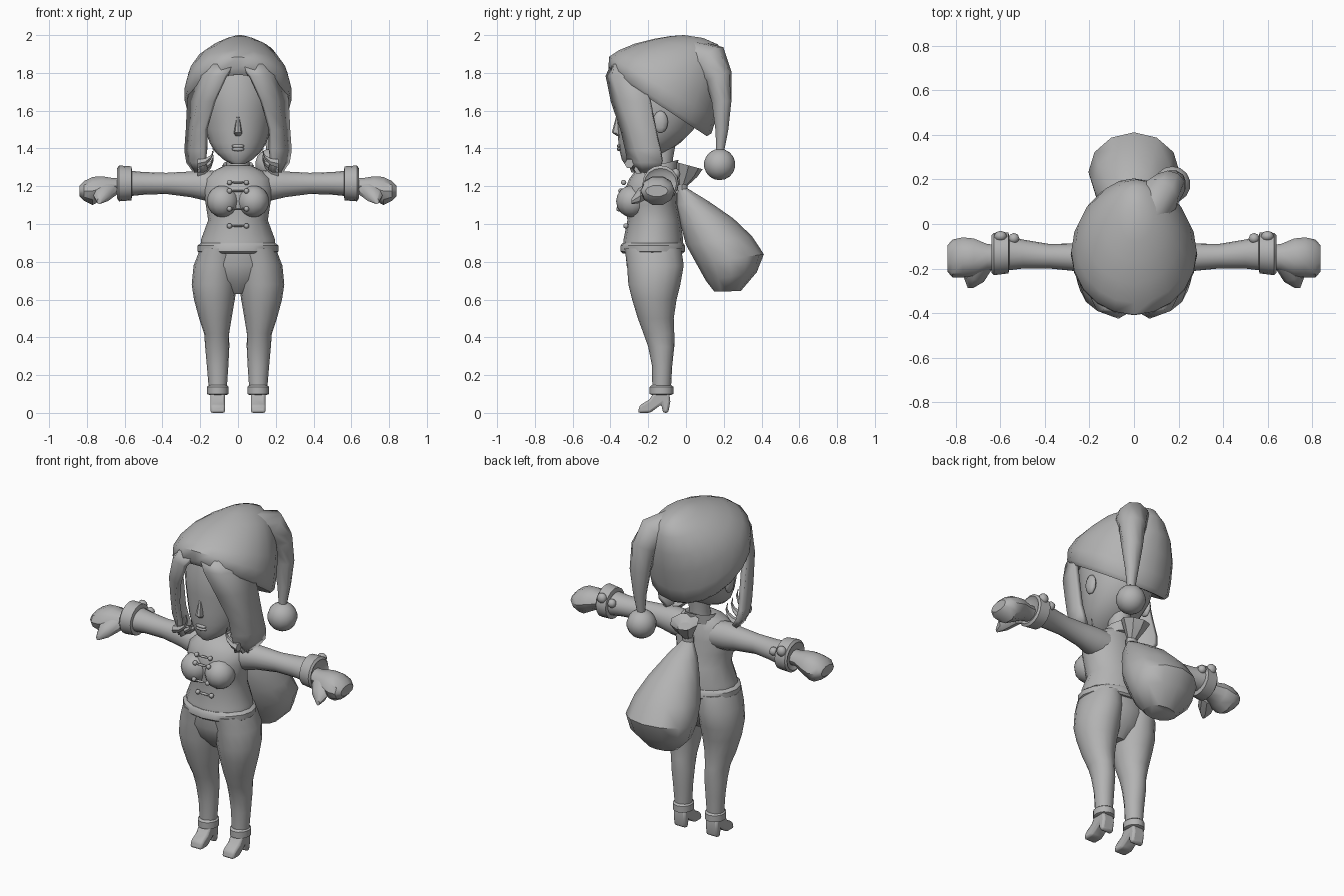
import bpy, bmesh, math
from mathutils import Vector

grey = bpy.data.materials.new("plain_grey")
grey.diffuse_color = (0.45, 0.45, 0.45, 1)


def finish(name, bm, angle=40, mirror=False):
    bmesh.ops.recalc_face_normals(bm, faces=bm.faces)
    me = bpy.data.meshes.new(name)
    bm.to_mesh(me)
    bm.free()
    me.materials.append(grey)
    ob = bpy.data.objects.new(name, me)
    bpy.context.collection.objects.link(ob)
    if mirror:
        ob.modifiers.new("mirror", 'MIRROR').use_mirror_merge = False
    bpy.ops.object.select_all(action='DESELECT')
    ob.select_set(True)
    bpy.context.view_layer.objects.active = ob
    bpy.ops.object.shade_smooth_by_angle(angle=math.radians(angle))
    return ob


def loft(name, rings, n=16, **kw):
    """Skin elliptical rings given as (centre, u axis, v axis)."""
    bm = bmesh.new()
    loops = []
    for c, u, v in rings:
        c, u, v = Vector(c), Vector(u), Vector(v)
        loops.append([bm.verts.new(c + u * math.cos(2 * math.pi * i / n) + v * math.sin(2 * math.pi * i / n))
                      for i in range(n)])
    for a, b in zip(loops, loops[1:]):
        for i in range(n):
            bm.faces.new((a[i], a[(i + 1) % n], b[(i + 1) % n], b[i]))
    bm.faces.new(loops[0])
    bm.faces.new(loops[-1])
    return finish(name, bm, **kw)


def slices(name, rows, **kw):
    """Rows are (front y, front z, back y, back z, half width, centre x)."""
    rings = []
    for fy, fz, by, bz, w, cx in rows:
        rings.append(((cx, (fy + by) / 2, (fz + bz) / 2), (w, 0, 0), (0, (by - fy) / 2, (bz - fz) / 2)))
    return loft(name, rings, **kw)


def level(name, rows, **kw):
    """Rows are (z, centre x, half width, front y, back y)."""
    return slices(name, [(f, z, b, z, w, cx) for z, cx, w, f, b in rows], **kw)


def along_x(name, rows, **kw):
    """Rows are (x, centre y, centre z, half depth, half height)."""
    return loft(name, [((x, y, z), (0, ry, 0), (0, 0, rz)) for x, y, z, ry, rz in rows], **kw)


def ball(name, loc, size, seg=12, **kw):
    bm = bmesh.new()
    bmesh.ops.create_uvsphere(bm, u_segments=seg, v_segments=max(6, seg * 2 // 3), radius=1)
    bmesh.ops.scale(bm, vec=size, verts=bm.verts)
    bmesh.ops.translate(bm, vec=loc, verts=bm.verts)
    return finish(name, bm, angle=60, **kw)


# Jacket
level("jacket", [(.855, 0, .2, -.335, -.02), (.92, 0, .195, -.33, -.015), (1.02, 0, .158, -.31, -.03),
                 (1.10, 0, .17, -.325, -.045), (1.18, 0, .185, -.325, -.05), (1.24, 0, .175, -.3, -.06),
                 (1.28, 0, .13, -.27, -.07), (1.31, 0, .07, -.22, -.07)])
ball("bust", (.08, -.285, 1.12), (.085, .085, .085), mirror=True)
level("jacket_hem", [(.845, 0, .2, -.335, -.015), (.855, 0, .215, -.347, -.005), (.885, 0, .215, -.347, -.005),
                     (.9, 0, .195, -.335, -.015)])
slices("collar", [(-.29, 1.23, -.05, 1.28, .1, 0), (-.245, 1.29, -.04, 1.34, .08, 0),
                  (-.225, 1.28, -.06, 1.33, .06, 0)])
for i, (z, y) in enumerate([(1.22, -.33), (1.175, -.345), (1.08, -.355), (.99, -.318)]):
    ball(f"button_{i}", (.045, y, z), (.014, .014, .014), 8, mirror=True)
    ball(f"clasp_{i}", (0, y - .003, z), (.035, .01, .006), 8)

# Sleeves, cuffs and cuff buttons
along_x("sleeve", [(.1, -.155, 1.2, .08, .08), (.18, -.155, 1.205, .075, .08), (.25, -.15, 1.21, .063, .068),
                   (.38, -.145, 1.215, .055, .056), (.5, -.135, 1.215, .065, .06), (.58, -.13, 1.215, .08, .068)],
        mirror=True)
along_x("sleeve_cuff", [(.56, -.13, 1.215, .075, .065), (.565, -.13, 1.215, .092, .09),
                        (.63, -.135, 1.215, .095, .095), (.64, -.135, 1.215, .085, .08),
                        (.625, -.135, 1.215, .06, .06)], mirror=True)
ball("cuff_button_outer", (.6, -.055, 1.265), (.03, .025, .03), 8, mirror=True)
ball("cuff_button_inner", (.54, -.065, 1.245), (.025, .025, .025), 8, mirror=True)

# Mitten hands and thumbs
along_x("hand", [(.6, -.145, 1.2, .05, .045), (.66, -.15, 1.2, .06, .045), (.72, -.15, 1.19, .085, .066),
                 (.77, -.15, 1.175, .09, .078), (.815, -.155, 1.175, .085, .055), (.838, -.155, 1.175, .06, .03)],
        n=10, mirror=True)
loft("thumb", [((.68, -.19, 1.185), (.05, 0, 0), (0, 0, .045)), ((.72, -.25, 1.15), (.045, .01, 0), (0, 0, .04)),
               ((.735, -.288, 1.12), (.012, 0, 0), (0, 0, .015))], n=8, mirror=True)

# Trousers
level("trouser_seat", [(.87, 0, .18, -.32, -.03), (.78, 0, .2, -.315, -.02), (.7, 0, .16, -.285, -.05),
                       (.63, 0, .06, -.22, -.11)])
level("trouser_leg", [(.87, .1, .1, -.325, -.025), (.78, .115, .12, -.312, -.012), (.68, .125, .12, -.305, -.03),
                      (.6, .125, .108, -.285, -.05), (.5, .12, .086, -.255, -.065), (.42, .113, .066, -.225, -.062),
                      (.35, .11, .064, -.2, -.062), (.25, .108, .057, -.18, -.073), (.12, .107, .047, -.178, -.08)],
      mirror=True)
level("trouser_cuff", [(.095, .107, .045, -.18, -.08), (.1, .107, .057, -.192, -.067),
                       (.138, .107, .057, -.192, -.067), (.148, .107, .045, -.18, -.08)], mirror=True)

# Heeled shoes
bm = bmesh.new()
outline = [(-.255, 0), (-.19, 0), (-.13, .045), (-.122, 0), (-.094, 0), (-.083, .06), (-.09, .115), (-.165, .115),
           (-.195, .07), (-.245, .04)]
sole = bm.faces.new([bm.verts.new((.068, y, z)) for y, z in outline])
side = bmesh.ops.extrude_face_region(bm, geom=[sole])["geom"]
bmesh.ops.translate(bm, vec=(.078, 0, 0), verts=[v for v in side if isinstance(v, bmesh.types.BMVert)])
bmesh.ops.recalc_face_normals(bm, faces=bm.faces)
shoe = finish("shoe", bm, angle=50, mirror=True)
bevel = shoe.modifiers.new("soft_edges", 'BEVEL')
bevel.width, bevel.segments = .012, 2

# Neck, head and face
level("neck", [(1.25, 0, .07, -.2, -.07), (1.34, 0, .058, -.19, -.07), (1.45, 0, .065, -.2, -.05)])
level("head", [(1.318, 0, .035, -.325, -.25), (1.34, 0, .075, -.34, -.19), (1.38, 0, .12, -.35, -.1),
               (1.43, 0, .15, -.358, -.03), (1.5, 0, .175, -.362, .04), (1.6, 0, .195, -.368, .08),
               (1.7, 0, .2, -.372, .08), (1.8, 0, .17, -.35, .04)], n=20)
slices("nose", [(-.37, 1.57, -.34, 1.57, .008, 0), (-.393, 1.485, -.34, 1.475, .022, 0),
                (-.365, 1.465, -.34, 1.465, .012, 0)], n=8)
for label, z in (("upper_lip", 1.412), ("lower_lip", 1.396)):
    ball(label, (0, -.352, z), (.035, .014, .011), 8)
ball("ear", (.195, -.135, 1.54), (.02, .04, .06), 10, mirror=True)

# Curtain of hair beside the face
hair = [(1.84, (.02, -.385), (.12, -.37), (.2, -.2)), (1.78, (.065, -.412), (.155, -.38), (.235, -.22)),
        (1.65, (.125, -.385), (.205, -.34), (.255, -.19)), (1.5, (.17, -.335), (.23, -.29), (.262, -.16)),
        (1.39, (.172, -.31), (.24, -.26), (.27, -.135)), (1.33, (.18, -.3), (.24, -.235), (.26, -.125)),
        (1.28, (.17, -.28), (.215, -.22), (.225, -.14))]
bm = bmesh.new()
grid = [[bm.verts.new((x, y, z)) for x, y in row] for z, *row in hair]
for a, b in zip(grid, grid[1:]):
    for i in range(2):
        bm.faces.new((a[i], a[i + 1], b[i + 1], b[i]))
locks = finish("hair_locks", bm, angle=60, mirror=True)
solid = locks.modifiers.new("thickness", 'SOLIDIFY')
solid.thickness, solid.offset = .03, 0

# Curled hair tips
for i, (y, z) in enumerate([(-.3, 1.33), (-.25, 1.3), (-.2, 1.285)]):
    rings = []
    for t in range(5):
        a, r = t * .5, .026 * (1 - t / 4.6)
        rings.append(((.215 - .085 * math.sin(a), y, z + .07 * (1 - math.cos(a)) - .01), (0, r, 0), (0, 0, r)))
    loft(f"hair_curl_{i}", rings, n=6, mirror=True)

# Drooping hat with a rolled brim, tail and bobble
slices("hat", [(-.33, 1.79, .06, 1.5, .22, 0), (-.385, 1.79, .11, 1.465, .262, 0), (-.41, 1.825, .135, 1.48, .282, 0),
               (-.408, 1.885, .16, 1.56, .282, 0), (-.355, 1.92, .19, 1.68, .262, 0), (-.27, 1.955, .205, 1.79, .215, 0),
               (-.17, 1.98, .2, 1.89, .15, .01), (-.08, 1.995, .17, 1.95, .08, .01), (-.01, 2, .09, 1.985, .03, .01)],
       n=20, angle=50)
loft("hat_tail", [((.05, .02, 1.88), (.08, -.06, 0), (.03, .04, .09)), ((.11, .125, 1.86), (.08, -.05, 0), (.04, .06, .08)),
                  ((.155, .172, 1.78), (.075, -.02, 0), (.02, .065, .03)), ((.172, .188, 1.65), (.062, 0, 0), (0, .055, 0)),
                  ((.175, .19, 1.5), (.038, 0, 0), (0, .036, 0)), ((.172, .18, 1.37), (.02, 0, 0), (0, .02, 0))],
     n=10, angle=60)
ball("bobble", (.172, .178, 1.315), (.083, .083, .083), 14)

# Sack carried on the back
slices("sack", [(-.045, 1.19, .005, 1.19, .03, 0), (-.05, 1.1, .12, 1.12, .085, 0), (-.03, 1.0, .25, 1.03, .14, 0),
                (0, .89, .35, .935, .185, 0), (.055, .79, .412, .84, .205, 0), (.105, .7, .375, .745, .18, 0),
                (.15, .642, .29, .645, .1, 0)], n=12, angle=45)
slices("sack_tie", [(-.05, 1.18, .01, 1.18, .035, 0), (-.05, 1.21, .01, 1.21, .035, 0)], n=10)
slices("sack_top", [(-.04, 1.2, .005, 1.2, .025, 0), (-.055, 1.28, .06, 1.25, .06, 0), (-.06, 1.33, .088, 1.29, .085, 0),
                    (-.02, 1.29, .05, 1.27, .04, 0)], n=8, angle=30)
